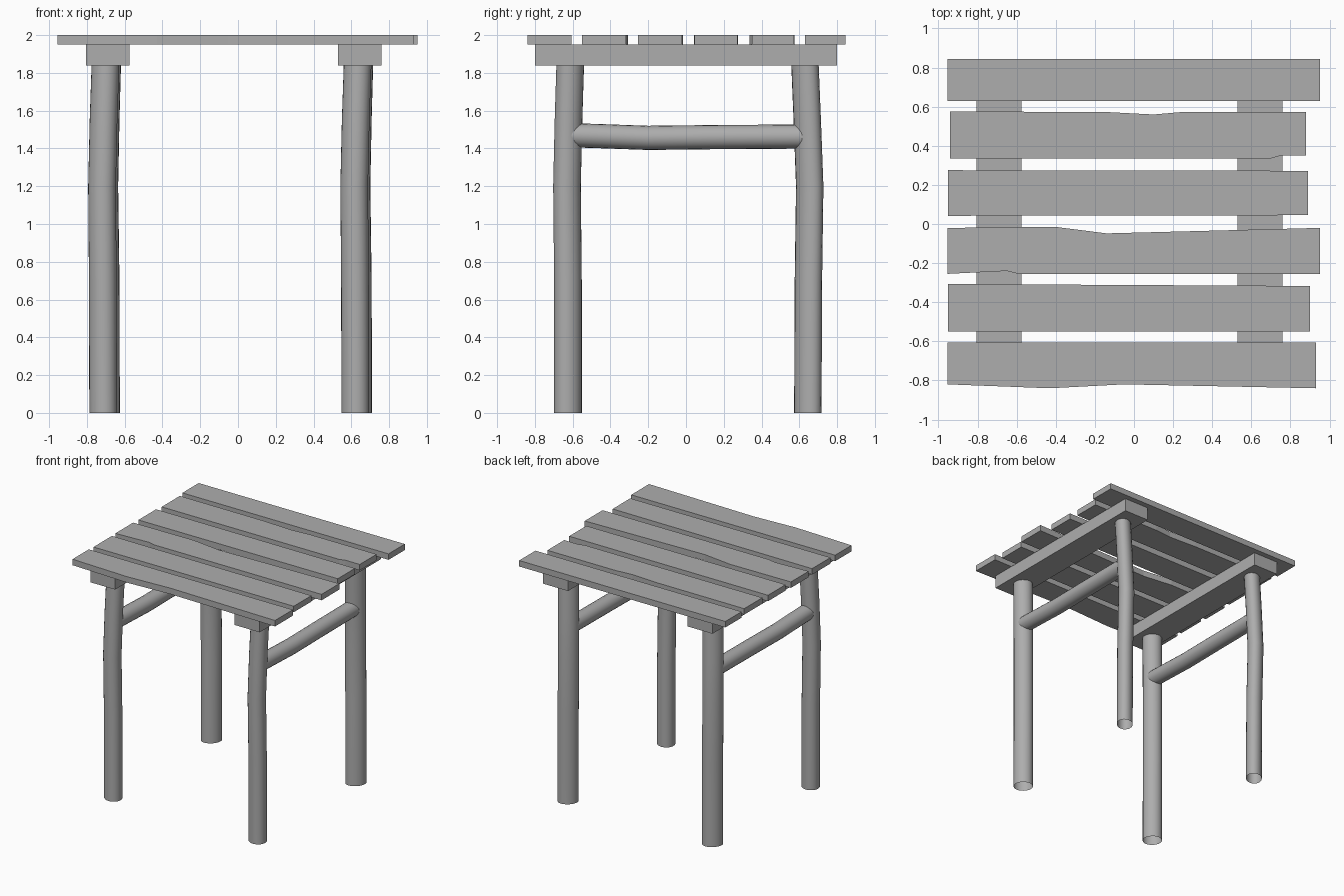
import bpy, bmesh, math

cube = bpy.data.objects.get("Cube")
if cube:
    bpy.data.objects.remove(cube, do_unlink=True)

# Plain grey wood
wood = bpy.data.materials.new("grey_wood")
wood.use_nodes = True
grey = (0.42, 0.42, 0.42, 1)
wood.diffuse_color = grey
wood.node_tree.nodes["Principled BSDF"].inputs["Base Color"].default_value = grey


def finish(bm, name, smooth=False):
    bmesh.ops.recalc_face_normals(bm, faces=bm.faces)
    mesh = bpy.data.meshes.new(name)
    bm.to_mesh(mesh)
    bm.free()
    mesh.materials.append(wood)
    for poly in mesh.polygons:
        poly.use_smooth = smooth
    obj = bpy.data.objects.new(name, mesh)
    bpy.context.collection.objects.link(obj)
    return obj


def pole(name, path, major, minor, turn=0.0, along_y=False, sides=20):
    """Open round pole lofted through the path points."""
    bm = bmesh.new()
    rings = []
    for x, y, z in path:
        ring = []
        for i in range(sides):
            a = math.tau * i / sides
            u, v = major * math.cos(a), minor * math.sin(a)
            p = u * math.cos(turn) - v * math.sin(turn)
            q = u * math.sin(turn) + v * math.cos(turn)
            co = (x + p, y, z + q) if along_y else (x + p, y + q, z)
            ring.append(bm.verts.new(co))
        rings.append(ring)
    for low, high in zip(rings, rings[1:]):
        for i in range(sides):
            j = (i + 1) % sides
            bm.faces.new((low[i], low[j], high[j], high[i]))
    return finish(bm, name, smooth=True)


def board(name, front, back, bottom, top):
    """Board with front and back edges given as x, y points from left to right."""
    bm = bmesh.new()
    outline = [bm.verts.new((x, y, bottom)) for x, y in front + back[::-1]]
    face = bm.faces.new(outline)
    new = bmesh.ops.extrude_face_region(bm, geom=[face])["geom"]
    lifted = [v for v in new if isinstance(v, bmesh.types.BMVert)]
    bmesh.ops.translate(bm, verts=lifted, vec=(0, 0, top - bottom))
    return finish(bm, name)


# Each side frame is the same set of parts: two bent legs, a rail and a beam
for side, x in (("right", -0.71), ("left", 0.625)):
    pole("front_leg_" + side,
         [(x - 0.004, -0.625, 0), (x - 0.006, -0.625, 0.7), (x - 0.01, -0.63, 1.2),
          (x - 0.002, -0.622, 1.55), (x + 0.008, -0.613, 1.84)],
         0.077, 0.070, -math.pi / 4)
    pole("back_leg_" + side,
         [(x + 0.012, 0.645, 0), (x + 0.01, 0.648, 0.7), (x + 0.003, 0.655, 1.2),
          (x + 0.01, 0.642, 1.55), (x + 0.018, 0.63, 1.84)],
         0.081, 0.063, math.pi / 4)
    pole("side_rail_" + side,
         [(x, -0.61, 1.47), (x, -0.45, 1.465), (x, -0.2, 1.456),
          (x, 0.15, 1.46), (x, 0.63, 1.463)],
         0.065, 0.064, along_y=True)
    left, right = x - 0.095, x + 0.135
    board("top_beam_" + side, [(left, -0.8), (right, -0.8)],
          [(left, 0.8), (right, 0.8)], 1.84, 1.95)

# Worn slats, from front to back
slats = [
    ([(-0.955, -0.82), (-0.43, -0.84), (-0.05, -0.82), (0.93, -0.84)],
     [(-0.955, -0.605), (0.93, -0.605)]),
    ([(-0.95, -0.55), (0.9, -0.55)],
     [(-0.95, -0.307), (0.9, -0.317)]),
    ([(-0.955, -0.255), (-0.65, -0.24), (-0.59, -0.255), (0.95, -0.255)],
     [(-0.955, -0.02), (-0.4, -0.015), (-0.14, -0.048), (0.95, -0.02)]),
    ([(-0.95, 0.042), (0.89, 0.045)],
     [(-0.95, 0.275), (0.89, 0.272)]),
    ([(-0.94, 0.335), (0.7, 0.335), (0.75, 0.35), (0.88, 0.35)],
     [(-0.94, 0.575), (-0.15, 0.573), (0.1, 0.56), (0.25, 0.573), (0.88, 0.573)]),
    ([(-0.955, 0.63), (0.95, 0.63)],
     [(-0.955, 0.845), (0.95, 0.845)]),
]
for number, (front, back) in enumerate(slats, 1):
    board("slat_%d" % number, front, back, 1.95, 2.0)
